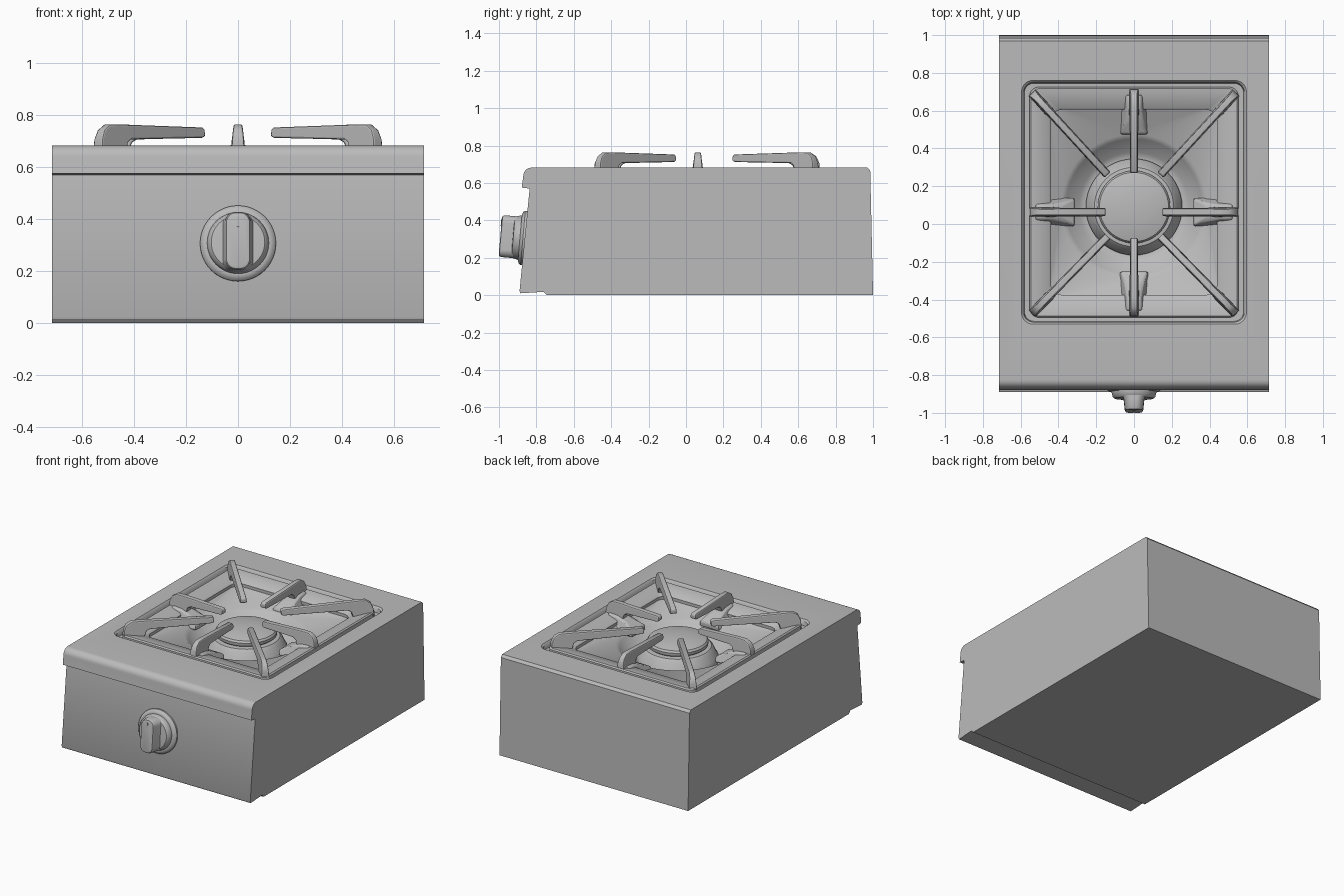
import bpy, bmesh, math
from mathutils import Vector, Matrix

if "Cube" in bpy.data.objects:
    bpy.data.objects.remove(bpy.data.objects["Cube"])

steel = bpy.data.materials.new("brushed_steel")
steel.diffuse_color = (0.5, 0.5, 0.5, 1)
steel.use_nodes = True
steel.node_tree.nodes["Principled BSDF"].inputs["Base Color"].default_value = steel.diffuse_color
WELL_Y, BURNER_Y = 0.115, 0.09


def finish(name, bm, matrix=None, angle=35):
    bmesh.ops.remove_doubles(bm, verts=bm.verts, dist=1e-5)
    bmesh.ops.recalc_face_normals(bm, faces=bm.faces)
    me = bpy.data.meshes.new(name)
    bm.to_mesh(me)
    bm.free()
    me.materials.append(steel)
    ob = bpy.data.objects.new(name, me)
    bpy.context.collection.objects.link(ob)
    if matrix:
        me.transform(matrix)
    smooth(ob, angle)
    return ob


def smooth(ob, angle=35):
    bpy.ops.object.select_all(action='DESELECT')
    bpy.context.view_layer.objects.active = ob
    ob.select_set(True)
    bpy.ops.object.shade_smooth_by_angle(angle=math.radians(angle))


def apply_modifier(ob, mod):
    bpy.context.view_layer.objects.active = ob
    bpy.ops.object.modifier_apply(modifier=mod.name)


def bevel(ob, width, segments=3):
    m = ob.modifiers.new("bevel", 'BEVEL')
    m.width, m.segments, m.limit_method = width, segments, 'ANGLE'
    m.angle_limit = math.radians(35)
    apply_modifier(ob, m)
    smooth(ob)


def ring(hx, hy, r, z, cy=0.0, steps=12):
    """Rounded rectangle; a circle when r is nearly hx and hy."""
    pts = []
    for q, (sx, sy) in enumerate([(1, 1), (-1, 1), (-1, -1), (1, -1)]):
        for i in range(steps + 1):
            a = math.pi / 2 * (q + i / steps)
            pts.append((sx * (hx - r) + r * math.cos(a),
                        cy + sy * (hy - r) + r * math.sin(a), z))
    return pts


def circle(r, z, cy=0.0):
    return ring(r, r, r * 0.999, z, cy)


def loft(name, rings, closed=False, matrix=None, angle=35):
    bm = bmesh.new()
    vs = [[bm.verts.new(p) for p in rg] for rg in rings]
    n = len(vs[0])
    pairs = list(zip(vs, vs[1:])) + ([(vs[-1], vs[0])] if closed else [])
    for a, b in pairs:
        for i in range(n):
            bm.faces.new((a[i], a[(i + 1) % n], b[(i + 1) % n], b[i]))
    if not closed:
        bm.faces.new(vs[0])
        bm.faces.new(vs[-1])
    return finish(name, bm, matrix, angle)


def prism(name, profile, width, matrix=None):
    """Extrude a (u, z) profile evenly to both sides; u runs along local y."""
    bm = bmesh.new()
    f = bm.faces.new([bm.verts.new((-width / 2, u, z)) for u, z in profile])
    out = bmesh.ops.extrude_face_region(bm, geom=[f])
    bmesh.ops.translate(bm, vec=(width, 0, 0),
                        verts=[v for v in out["geom"] if isinstance(v, bmesh.types.BMVert)])
    return finish(name, bm, matrix)


# Cabinet: side profile with rolled front lip, sloped panel and bottom step
lip = [(-0.825 - 0.045 * math.sin(a), 0.637 + 0.045 * math.cos(a))
       for a in [math.pi / 2 * i / 8 for i in range(9)]]
body = prism("cabinet", [(1.0, 0.0), (0.998, 0.1), (0.985, 0.665), (0.97, 0.682)] + lip +
             [(-0.878, 0.575), (-0.836, 0.57), (-0.89, 0.022), (-0.885, 0.01),
              (-0.76, 0.018), (-0.745, 0.0)], 1.432)

# Pressed well cut into the top, sinking from a square rim to a round bowl
cutter = loft("well_cutter", [
    ring(0.595, 0.645, 0.06, 0.8, WELL_Y), ring(0.595, 0.645, 0.06, 0.682, WELL_Y),
    ring(0.585, 0.635, 0.055, 0.672, WELL_Y), ring(0.58, 0.63, 0.05, 0.645, WELL_Y),
    ring(0.46, 0.51, 0.07, 0.64, WELL_Y), ring(0.44, 0.49, 0.09, 0.622, WELL_Y),
    circle(0.385, 0.605, BURNER_Y), circle(0.36, 0.585, BURNER_Y),
    circle(0.29, 0.51, BURNER_Y), circle(0.26, 0.50, BURNER_Y)])
cut = body.modifiers.new("well", 'BOOLEAN')
cut.operation, cut.object, cut.solver = 'DIFFERENCE', cutter, 'EXACT'
apply_modifier(body, cut)
bpy.data.objects.remove(cutter)
smooth(body)

# Burner base and domed cap
loft("burner_base", [circle(r, z, BURNER_Y) for r, z in
     [(0.255, 0.49), (0.255, 0.525), (0.245, 0.54), (0.225, 0.585), (0.21, 0.6), (0.17, 0.605)]])
loft("burner_cap", [circle(r, z, BURNER_Y) for r, z in
     [(0.175, 0.60), (0.19, 0.612), (0.192, 0.632), (0.183, 0.645),
      (0.14, 0.656), (0.08, 0.664), (0.02, 0.667)]])

# Grate frame: ring sloping inward to the opening
loft("grate_frame", [
    ring(0.553, 0.61, 0.05, 0.645, WELL_Y), ring(0.553, 0.61, 0.05, 0.672, WELL_Y),
    ring(0.545, 0.602, 0.045, 0.68, WELL_Y), ring(0.525, 0.582, 0.04, 0.678, WELL_Y),
    ring(0.45, 0.50, 0.05, 0.66, WELL_Y), ring(0.44, 0.49, 0.06, 0.65, WELL_Y),
    ring(0.44, 0.49, 0.06, 0.63, WELL_Y)], closed=True)


def place(start, end):
    """Local +y runs from the outer end to the tip."""
    d = Vector((end[0] - start[0], end[1] - start[1], 0))
    ang = math.atan2(-d.x, d.y)
    return Matrix.Translation((start[0], start[1], 0)) @ Matrix.Rotation(ang, 4, 'Z'), d.length


# Grate fingers: four straight, four diagonal, each on a flared foot
spokes = [((0, 0.715), (0, 0.27)), ((0, -0.49), (0, -0.075))]
for s in (1, -1):
    spokes += [((s * 0.553, 0.063), (s * 0.15, 0.063)),
               ((s * 0.54, 0.695), (s * 0.14, 0.26)),
               ((s * 0.54, -0.475), (s * 0.14, -0.065))]
for i, (a, b) in enumerate(spokes):
    m, L = place(a, b)
    arm = prism(f"grate_finger_{i}", [
        (0, 0.65), (0.002, 0.705), (0.018, 0.742), (0.05, 0.763), (0.1, 0.764),
        (L - 0.01, 0.752), (L, 0.745), (L, 0.718), (L - 0.015, 0.712),
        (0.165, 0.706), (0.145, 0.695), (0.13, 0.65)], 0.046, m)
    for v in arm.data.vertices:   # taper toward the top edge
        p = m.inverted() @ v.co
        p.x *= 1.15 - 0.4 * max(0, (p.z - 0.68) / 0.08)
        v.co = m @ p
    bevel(arm, 0.007, 2)
    if abs(a[0]) < 0.01 or abs(b[1] - a[1]) < 0.01:
        # Rib under each straight finger
        rib = prism(f"grate_rib_{i}", [(0.03, 0.6), (0.03, 0.685), (0.1, 0.68),
                                       (0.17, 0.655), (0.24, 0.62), (0.24, 0.58)], 0.12, m)
        for v in rib.data.vertices:
            p = m.inverted() @ v.co
            p.x *= 0.65 if p.z > 0.65 else 1.25
            v.co = m @ p
        bevel(rib, 0.012, 2)

# Control knob: flared collar, skirt, upright grip and pointer mark
knob = (Matrix.Translation((0, -0.86, 0.305)) @
        Matrix.Rotation(math.radians(90 - 5), 4, 'X'))
loft("knob_collar", [circle(r, z) for r, z in
     [(0.146, -0.01), (0.146, 0.012), (0.138, 0.022), (0.126, 0.028), (0.118, 0.028)]], matrix=knob)
loft("knob_skirt", [circle(r, z) for r, z in
     [(0.122, 0.0), (0.118, 0.035), (0.113, 0.055), (0.103, 0.064), (0.08, 0.066)]], matrix=knob)
loft("knob_grip", [
    ring(0.064, 0.112, 0.045, 0.055), ring(0.054, 0.112, 0.042, 0.072),
    ring(0.049, 0.112, 0.04, 0.12), ring(0.044, 0.107, 0.036, 0.13),
    ring(0.034, 0.097, 0.028, 0.133)], matrix=knob)
loft("knob_pointer", [ring(0.005, 0.02, 0.004, 0.130, 0.073),
                      ring(0.005, 0.02, 0.004, 0.136, 0.073)], matrix=knob)
